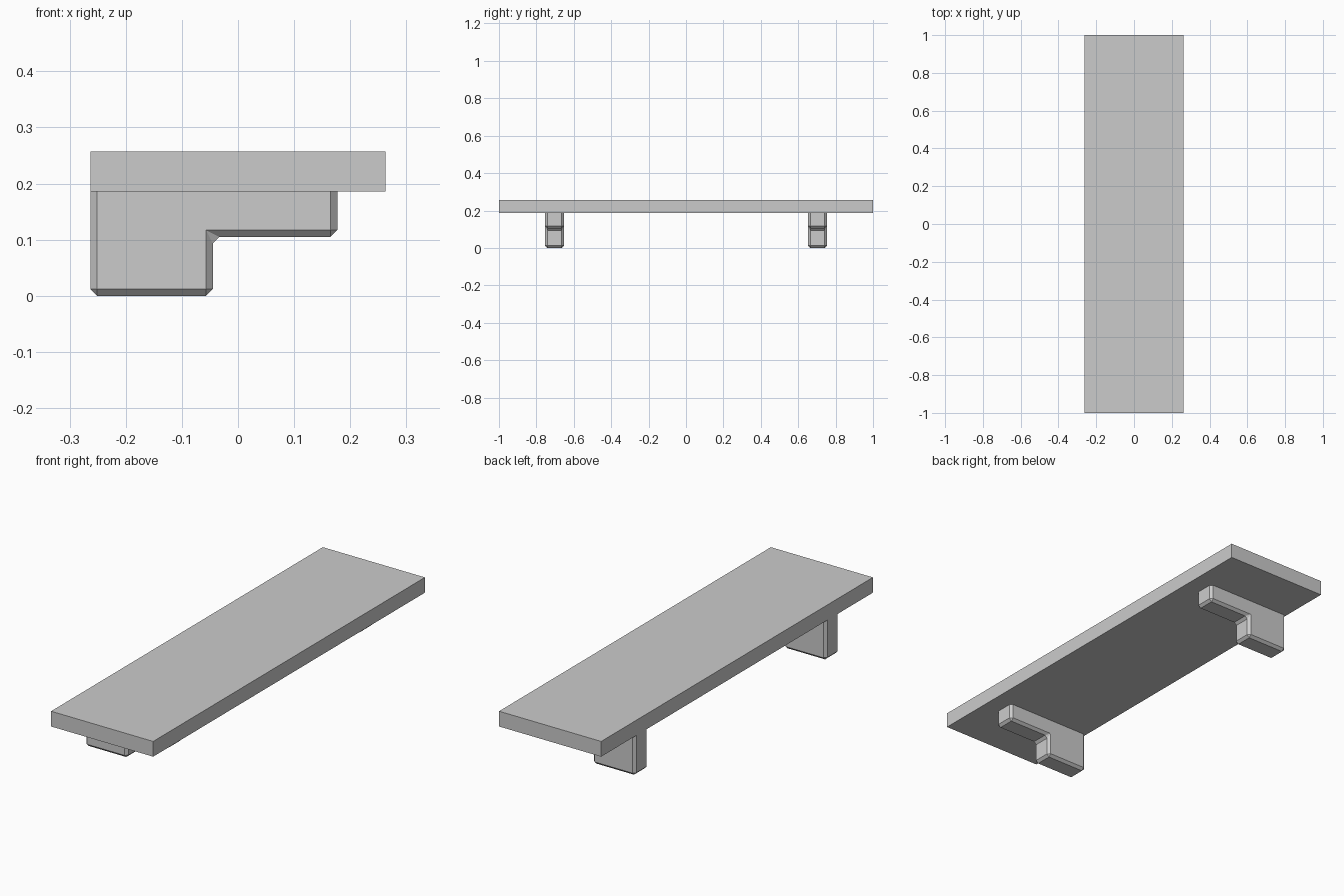
import bpy, bmesh

if "Cube" in bpy.data.objects:
    bpy.data.objects.remove(bpy.data.objects["Cube"])

HALF_X, TOP, UNDER = 0.263, 0.257, 0.186


def prism(name, profile, y0, y1, chamfer=0.0):
    """Extrude an XZ profile along y; chamfer every edge except the top rim."""
    bm = bmesh.new()
    face = bm.faces.new([bm.verts.new((x, y0, z)) for x, z in profile])
    ext = bmesh.ops.extrude_face_region(bm, geom=[face])
    moved = [g for g in ext["geom"] if isinstance(g, bmesh.types.BMVert)]
    bmesh.ops.translate(bm, verts=moved, vec=(0, y1 - y0, 0))
    bmesh.ops.recalc_face_normals(bm, faces=bm.faces[:])
    if chamfer:
        top = max(z for _, z in profile)
        edges = [e for e in bm.edges if min(v.co.z for v in e.verts) < top - 1e-5]
        bmesh.ops.bevel(bm, geom=edges, offset=chamfer, offset_type='OFFSET',
                        segments=1, profile=0.5, affect='EDGES')
    mesh = bpy.data.meshes.new(name)
    bm.to_mesh(mesh)
    bm.free()
    obj = bpy.data.objects.new(name, mesh)
    bpy.context.collection.objects.link(obj)
    return obj


# Flat shelf board
prism("shelf_board", [(-HALF_X, UNDER), (HALF_X, UNDER), (HALF_X, TOP), (-HALF_X, TOP)], -1, 1)

# Stepped, chamfered brackets under the board
step = [(-HALF_X, 0), (-0.045, 0), (-0.045, 0.105),
        (0.177, 0.105), (0.177, UNDER), (-HALF_X, UNDER)]
for side, y in (("front", -0.703), ("back", 0.703)):
    prism(side + "_bracket", step, y - 0.05, y + 0.05, 0.012)
